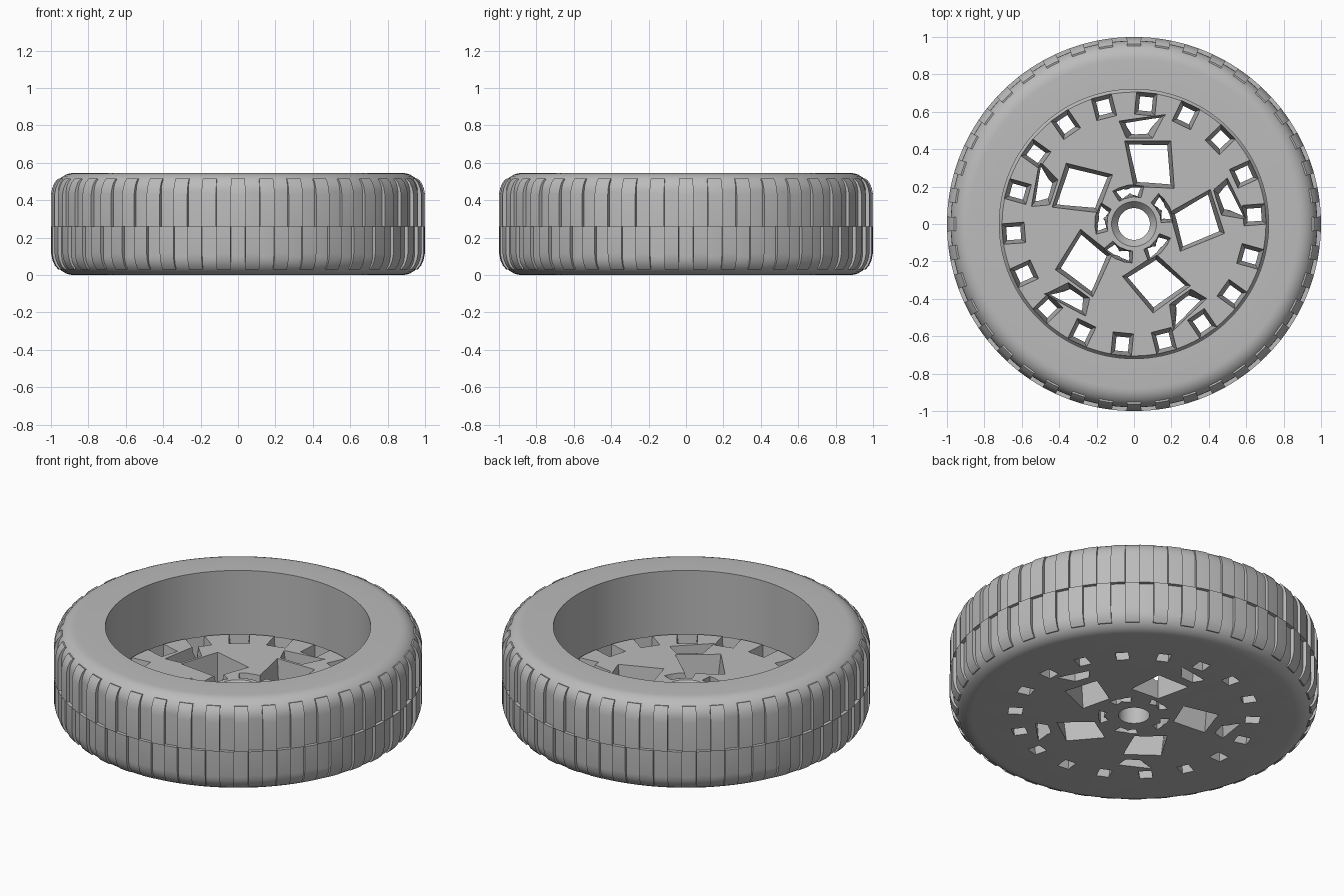
import bpy, bmesh
from math import radians, pi, sin, cos
from mathutils import Vector, Matrix

cube = bpy.data.objects.get("Cube")
if cube:
    bpy.data.objects.remove(cube, do_unlink=True)

grey = bpy.data.materials.new("mid_grey")
grey.use_nodes = True
grey.diffuse_color = (0.5, 0.5, 0.5, 1)
grey.node_tree.nodes["Principled BSDF"].inputs["Base Color"].default_value = (0.5, 0.5, 0.5, 1)

HEIGHT, DISC = 0.545, 0.17


def make_object(name, bm):
    bmesh.ops.recalc_face_normals(bm, faces=bm.faces)
    mesh = bpy.data.meshes.new(name)
    bm.to_mesh(mesh)
    bm.free()
    mesh.materials.append(grey)
    obj = bpy.data.objects.new(name, mesh)
    bpy.context.collection.objects.link(obj)
    return obj


def smooth(obj):
    bpy.ops.object.select_all(action="DESELECT")
    obj.select_set(True)
    bpy.context.view_layer.objects.active = obj
    bpy.ops.object.shade_smooth_by_angle(angle=radians(25))


def sweep(bm, profile, start, end, steps):
    """Turn a closed (radius, height) profile about z, capping partial turns."""
    full = end - start > 359
    rings = []
    for i in range(steps if full else steps + 1):
        a = radians(start + (end - start) * i / steps)
        rings.append([bm.verts.new((r * cos(a), r * sin(a), z)) for r, z in profile])
    n = len(profile)
    for i in range(steps):
        a, b = rings[i], rings[(i + 1) % len(rings)]
        for j in range(n):
            k = (j + 1) % n
            bm.faces.new((a[j], b[j], b[k], a[k]))
    if not full:
        bm.faces.new(rings[0])
        bm.faces.new(rings[-1][::-1])


def taper_cutter(bm, outline, turn, inset):
    """Hole cutter that narrows from the disc top to the underside."""
    centre = sum((Vector(p) for p in outline), Vector((0, 0))) / len(outline)
    spin = Matrix.Rotation(radians(turn), 3, "Z")
    loops = []
    for z in (-0.05, DISC + 0.05):
        t = 1 - z / DISC
        loop = []
        for p in outline:
            d = Vector(p) - centre
            q = Vector(p) - d.normalized() * inset * t
            loop.append(bm.verts.new(spin @ Vector((q.x, q.y, z))))
        loops.append(loop)
    low, high = loops
    bm.faces.new(low[::-1])
    bm.faces.new(high)
    for i in range(len(low)):
        j = (i + 1) % len(low)
        bm.faces.new((low[i], low[j], high[j], high[i]))


# Tyre and recessed disc as one turned body
R = 0.1
profile = [(0.085, 0), (0.88, 0)]
profile += [(0.88 + R * sin(t * pi / 16), R - R * cos(t * pi / 16)) for t in range(1, 9)]
profile += [(0.88 + R * cos(t * pi / 16), HEIGHT - R + R * sin(t * pi / 16)) for t in range(9)]
profile += [(0.72, HEIGHT), (0.72, DISC - 0.02), (0.705, DISC),
            (0.12, DISC), (0.085, DISC - 0.04)]
bm = bmesh.new()
sweep(bm, profile, 0, 360, 120)
wheel = make_object("wheel_body", bm)

# Cutters for the openings of the disc
big = [(-0.05, 0.445), (0, 0.2), (0.215, 0.19), (0.197, 0.445)]
outer = [(-0.08, 0.55), (-0.04, 0.46), (0.1, 0.46), (0.17, 0.585)]
small = [(0.59, -0.055), (0.71, -0.055), (0.71, 0.055), (0.59, 0.055)]
small = [(x - 0.005, y) for x, y in small]
slot = [(r * cos(radians(a)), r * sin(radians(a)))
        for r, angles in ((0.21, (-24, -12, 0, 12, 24)), (0.145, (24, 12, 0, -12, -24)))
        for a in angles]
patterns = [("big_holes", big, 5, 0, 0.03), ("outer_holes", outer, 5, 0, 0.035),
            ("rim_holes", small, 18, 4.4, 0.03), ("hub_slots", slot, 5, 27, 0.02)]
for name, outline, count, offset, inset in patterns:
    bm = bmesh.new()
    for i in range(count):
        taper_cutter(bm, outline, offset + i * 360 / count, inset)
    cutter = make_object(name + "_cutter", bm)
    cutter.hide_render = True
    cutter.hide_viewport = True
    mod = wheel.modifiers.new(name, "BOOLEAN")
    mod.operation = "DIFFERENCE"
    mod.solver = "EXACT"
    mod.object = cutter

# Bake the openings, then discard the cutters
graph = bpy.context.evaluated_depsgraph_get()
wheel.data = bpy.data.meshes.new_from_object(wheel.evaluated_get(graph))
wheel.modifiers.clear()
for name, *_ in patterns:
    bpy.data.objects.remove(bpy.data.objects[name + "_cutter"], do_unlink=True)
smooth(wheel)

# Two staggered rows of tread blocks
MID, BLOCKS = 0.26, 40
upper = [(0.94, MID), (1, MID), (1, 0.43), (0.993, 0.465), (0.98, 0.495), (0.962, 0.515), (0.94, 0.51)]
lower = [(r, HEIGHT - z if z > MID else MID) for r, z in upper]
step = 360 / BLOCKS
for name, shape, phase in (("upper_tread", upper, 0), ("lower_tread", lower, step / 2)):
    bm = bmesh.new()
    for i in range(BLOCKS):
        a = i * step + phase
        sweep(bm, shape, a - step / 4, a + step / 4, 2)
    smooth(make_object(name, bm))
